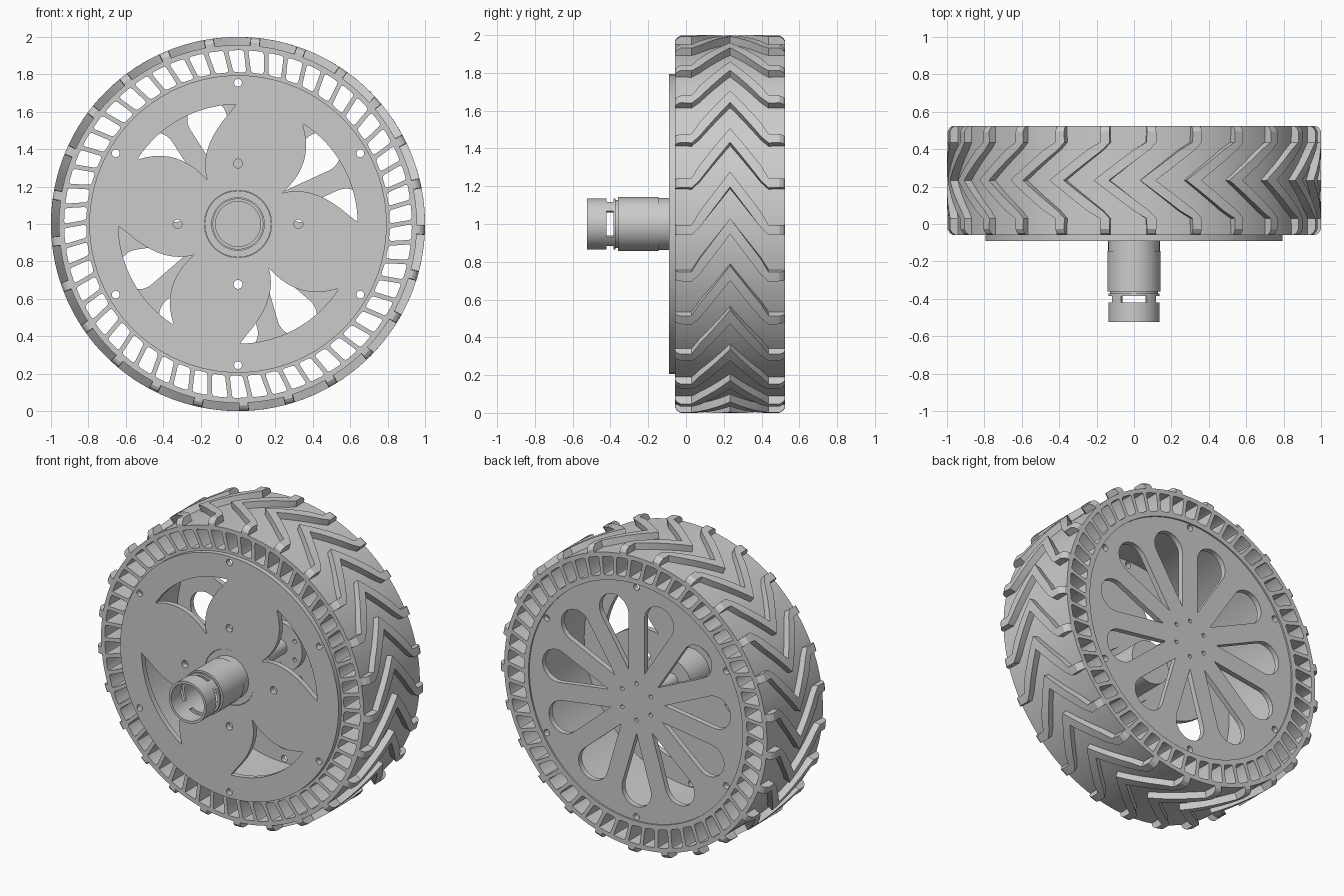
import bpy, bmesh
from math import sin, cos, pi, radians

if "Cube" in bpy.data.objects:
    bpy.data.objects.remove(bpy.data.objects["Cube"])

CZ = 1.0                      # wheel axle height
Y0, Y1 = -0.058, 0.525        # tyre width


def pol(r, deg):
    return (r * cos(radians(deg)), r * sin(radians(deg)))


def arc(r, a, b, n):
    return [pol(r, a + (b - a) * i / n) for i in range(n + 1)]


def circle(r, n=96, cx=0, cy=0):
    return [(cx + x, cy + y) for x, y in arc(r, 0, 360, n)[:-1]]


def rot(pts, deg):
    c, s = cos(radians(deg)), sin(radians(deg))
    return [(x * c - y * s, x * s + y * c) for x, y in pts]


def bend(a, m, b, n=10):
    # curve from a to b passing through m
    k = [2 * m[i] - (a[i] + b[i]) / 2 for i in (0, 1)]
    return [tuple((1 - t) ** 2 * a[i] + 2 * t * (1 - t) * k[i] + t * t * b[i] for i in (0, 1))
            for t in [j / n for j in range(n)]]


def rounded(pts, d=0.014):
    # cut each corner with a small curve
    out = []
    for i, p in enumerate(pts):
        for q in (pts[i - 1], pts[(i + 1) % len(pts)]):
            l = ((q[0] - p[0]) ** 2 + (q[1] - p[1]) ** 2) ** 0.5
            out.append(tuple(p[j] + (q[j] - p[j]) * d / l for j in (0, 1)))
        e, f = out[-2], out[-1]
        out.insert(-1, tuple((e[j] + f[j] + 2 * p[j]) / 4 for j in (0, 1)))
    return out


def finish(ob):
    bpy.ops.object.select_all(action='DESELECT')
    ob.select_set(True)
    bpy.context.view_layer.objects.active = ob
    if ob.type == 'CURVE':
        bpy.ops.object.convert(target='MESH')
        ob = bpy.context.object
        bm = bmesh.new()
        bm.from_mesh(ob.data)
        bmesh.ops.remove_doubles(bm, verts=bm.verts, dist=0.0001)
        bmesh.ops.recalc_face_normals(bm, faces=bm.faces)
        bm.to_mesh(ob.data)
        bm.free()
    bpy.ops.object.shade_smooth_by_angle(angle=radians(25))


def plate(name, loops, ya, yb):
    # front-view outlines (nested loops become holes) extruded from ya to yb
    cu = bpy.data.curves.new(name, 'CURVE')
    cu.dimensions = '2D'
    cu.fill_mode = 'BOTH'
    cu.extrude = (yb - ya) / 2
    for pts in loops:
        sp = cu.splines.new('POLY')
        sp.points.add(len(pts) - 1)
        for p, (x, y) in zip(sp.points, pts):
            p.co = (x, y, 0, 1)
        sp.use_cyclic_u = True
    ob = bpy.data.objects.new(name, cu)
    ob.location = (0, (ya + yb) / 2, CZ)
    ob.rotation_euler = (pi / 2, 0, 0)
    bpy.context.collection.objects.link(ob)
    finish(ob)


# Airless tyre body: band, slightly leaning webs and inner drum
N = 54
step = 360 / N
cells = []
for i in range(N):
    a = i * step + step / 2
    hi, ho, lean = step / 2 - 0.9, step / 2 - 0.75, 0.7
    cells.append(rounded([pol(0.812, a - hi - lean), pol(0.93, a - ho + lean),
                          pol(0.93, a + ho + lean), pol(0.812, a + hi - lean)]))
plate("tyre_body", [circle(0.957, 120), circle(0.78, 120)] + cells, Y0, Y1)

# Chevron tread lugs
LUGS = 25
mid = (Y0 + Y1) / 2
half = [(Y0, 0, 0.025, 0.972), (Y0 + 0.01, 0, 0.025, 0.988), (Y0 + 0.03, 0, 0.025, 1.0), (0.03, 0, 0.027, 1.0)]
for i in range(1, 6):
    t = i / 5
    half.append((0.03 + (mid - 0.03) * t, 15.5 * t, 0.042, 1.0))
path = half + [(2 * mid - y, a, w, r) for y, a, w, r in half[-2::-1]]
bm = bmesh.new()
for k in range(LUGS):
    base = 84.6 + k * 360 / LUGS
    rings = []
    for y, a, w, r in path:
        th = base + a
        dw = w * 180 / pi
        ring = []
        for rr, s in ((0.945, -1), (r, -1), (r, 0), (r, 1), (0.945, 1)):
            x, z = pol(rr, th + s * dw)
            ring.append(bm.verts.new((x, y, z + CZ)))
        rings.append(ring)
    for A, B in zip(rings, rings[1:]):
        for j in range(5):
            bm.faces.new((A[j], A[(j + 1) % 5], B[(j + 1) % 5], B[j]))
    bm.faces.new(rings[0])
    bm.faces.new(rings[-1][::-1])
bmesh.ops.recalc_face_normals(bm, faces=bm.faces)
me = bpy.data.meshes.new("tread_lugs")
bm.to_mesh(me)
bm.free()
ob = bpy.data.objects.new("tread_lugs", me)
bpy.context.collection.objects.link(ob)
finish(ob)

# Front cover with four petal-shaped openings, bolt holes and a hub opening
tip_a, valley, tip_b = pol(0.635, 147), (-0.165, 0.235), pol(0.635, 90.5)
opening = (arc(0.64, 91, 146.5, 16) + bend(tip_a, (-0.335, 0.352), valley)
           + bend(valley, (-0.152, 0.43), tip_b))
bolts = [circle(0.021, 16, *pol(0.755, 30 + 60 * i)) for i in range(6)]
plate("front_cover", [circle(0.795), circle(0.18, 64)] + [rot(opening, 90 * i) for i in range(4)] + bolts
      + [circle(0.024, 16, *pol(0.323, 90 * i)) for i in range(4)], -0.09, -0.055)

# Back cover with eleven wedge slots between straight spokes, one spoke upright
S = 11
hw, rad, rout = 0.058, 0.1, 0.69
sn = sin(pi / S)
c = (rout + hw) / (1 + sn)
rad = c * sn - hw
slot = [(hw / sn, 0)] + [(c + x, y) for x, y in arc(rad, -90 - 180 / S, 90 + 180 / S, 20)]
hub_bolts = [circle(0.013, 12, *pol(0.12, 30 + 60 * i)) for i in range(6)]
plate("back_cover", [circle(0.785)] + [rot(slot, 90 + 360 / S * (i + 0.5)) for i in range(S)]
      + bolts + hub_bolts, 0.48, 0.515)

# Axle housing, stepped and hollow at the front
plate("hub_flange", [circle(0.178, 64)], -0.087, -0.05)
plate("housing_base", [circle(0.138, 64)], -0.145, -0.08)
plate("housing_body", [circle(0.143, 64), circle(0.12, 64)], -0.36, -0.145)
plate("housing_neck", [circle(0.128, 64), circle(0.12, 64)], -0.372, -0.36)
plate("collar_rear", [circle(0.136, 64), circle(0.12, 64)], -0.384, -0.372)
plate("collar_posts", [arc(0.136, a - 14, a + 14, 8) + arc(0.12, a + 14, a - 14, 8)
                       for a in (45, 135, 225, 315)], -0.42, -0.384)
plate("collar_front", [circle(0.136, 64), circle(0.12, 64)], -0.525, -0.42)

# Inner axle and coupling to the back cover
plate("inner_housing", [circle(0.14, 64)], -0.055, 0.15)
plate("inner_axle", [circle(0.05, 32)], 0.15, 0.45)
plate("coupling", [circle(0.16, 48)] + hub_bolts, 0.44, 0.48)
